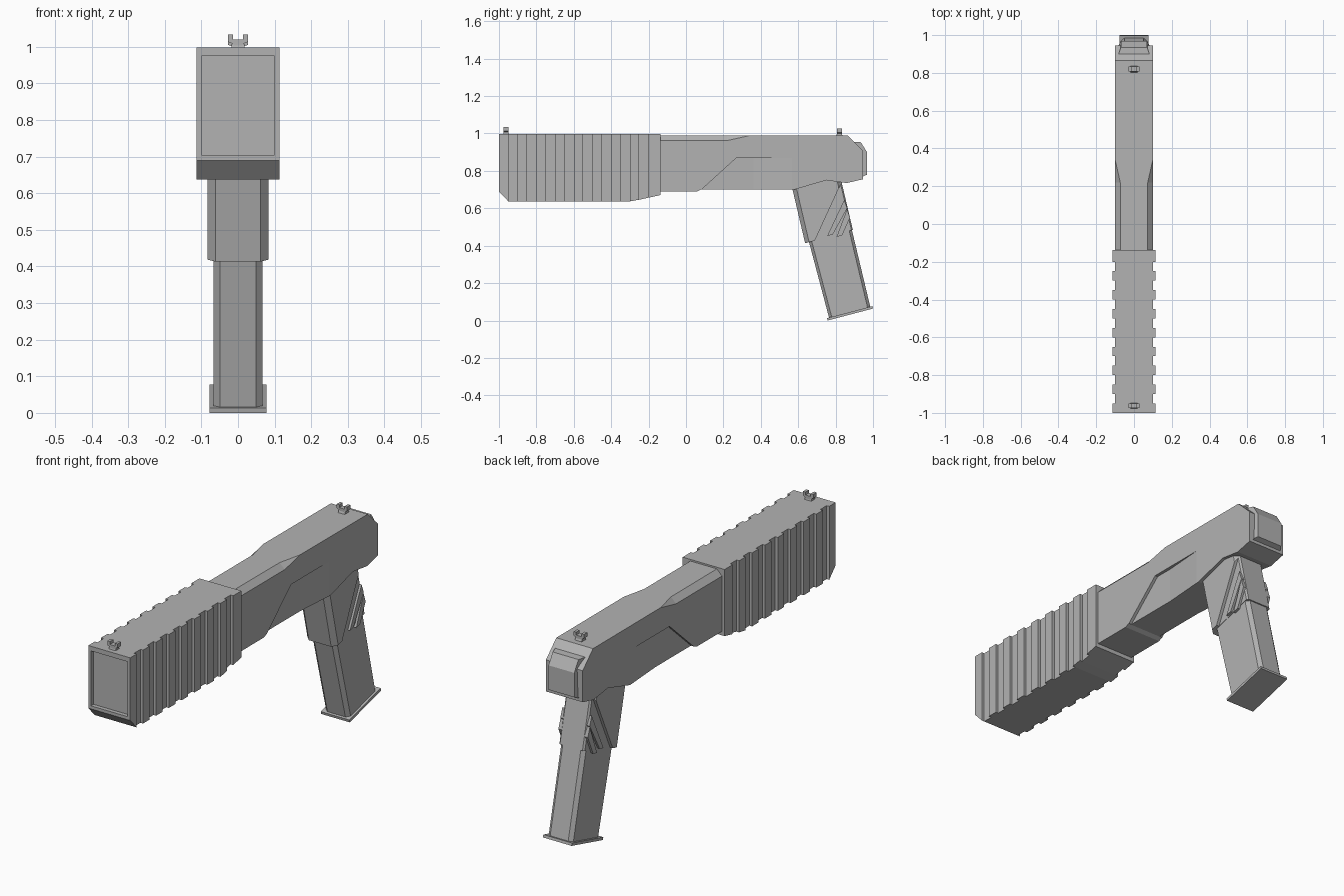
import bpy, bmesh
from mathutils import Vector

cube = bpy.data.objects.get("Cube")
if cube:
    bpy.data.objects.remove(cube, do_unlink=True)

grey = bpy.data.materials.new("matte_grey")
grey.use_nodes = True
colour = (0.45, 0.45, 0.45, 1)
grey.diffuse_color = colour
grey.node_tree.nodes["Principled BSDF"].inputs["Base Color"].default_value = colour


def finish(name, bm):
    bmesh.ops.recalc_face_normals(bm, faces=bm.faces)
    mesh = bpy.data.meshes.new(name)
    bm.to_mesh(mesh)
    bm.free()
    mesh.materials.append(grey)
    ob = bpy.data.objects.new(name, mesh)
    bpy.context.collection.objects.link(ob)
    return ob


def loft(name, rings):
    """Skin matching point rings and cap both ends."""
    bm = bmesh.new()
    vs = [[bm.verts.new(p) for p in ring] for ring in rings]
    n = len(vs[0])
    for a, b in zip(vs, vs[1:]):
        for i in range(n):
            j = (i + 1) % n
            bm.faces.new((a[i], a[j], b[j], b[i]))
    bm.faces.new(vs[0])
    bm.faces.new(vs[-1])
    bmesh.ops.dissolve_limit(bm, angle_limit=0.01, verts=bm.verts, edges=bm.edges)
    return finish(name, bm)


def prism(name, outline, x0, x1):
    """Side outline (y, z) extruded across x."""
    return loft(name, [[(x, y, z) for y, z in outline] for x in (x0, x1)])


def hull(name, points):
    bm = bmesh.new()
    for p in points:
        bm.verts.new(p)
    bmesh.ops.convex_hull(bm, input=bm.verts)
    return finish(name, bm)


def cut(ob, cutter):
    cutter.hide_render = True
    mod = ob.modifiers.new("cut", 'BOOLEAN')
    mod.operation, mod.solver, mod.object = 'DIFFERENCE', 'EXACT', cutter
    with bpy.context.temp_override(object=ob, active_object=ob):
        bpy.ops.object.modifier_apply(modifier=mod.name)
    bpy.data.objects.remove(cutter, do_unlink=True)


def column(name, ends, half, cx, cy):
    """Raked column: each end is a front and back (y, z), corners chamfered."""
    rings = []
    for front, back in ends:
        f, b = Vector((0, *front)), Vector((0, *back))
        step = (b - f).normalized() * cy
        side = [(half - cx, f), (half, f + step), (half, b - step), (half - cx, b)]
        rings.append([(x, p.y, p.z) for x, p in side] +
                     [(-x, p.y, p.z) for x, p in reversed(side)])
    return loft(name, rings)


# Ribbed fore end: alternating wide and narrow sections
def belly(y):
    if y < -0.95:
        return 0.69 - (y + 1) * 1.06
    return 0.637 + max(0, y + 0.29) * 0.22


stations = []
for i in range(9):
    start = -1 + i * 0.1
    end = start + 0.05 if i < 8 else -0.137
    stations += [(start, 0.1), (start, 0.114), (end, 0.114), (end, 0.1)]
stations = stations[1:-1]
fore_end = loft("ribbed_fore_end", [
    [(-w, y, belly(y)), (w, y, belly(y)), (w, y, 0.998), (-w, y, 0.998)]
    for y, w in stations])
cut(fore_end, prism("muzzle_cutter", [(-1.1, 0.705), (-0.98, 0.705),
                                      (-0.98, 0.975), (-1.1, 0.975)], -0.1, 0.1))

# Receiver
receiver = prism("receiver", [
    (-0.14, 0.99), (0.865, 0.988), (0.945, 0.91), (0.945, 0.755), (0.86, 0.735),
    (0.75, 0.75), (0.58, 0.70), (0.08, 0.70), (0.06, 0.69), (-0.14, 0.69)], -0.1, 0.1)
for s in (-1, 1):
    # Tapered chamfer along the top front edges
    cut(receiver, hull("chamfer_cutter", [
        (s * x, y, z) for y, a in ((-0.2, 0.062), (0.22, 0.062), (0.345, 0.09))
        for x, z in ((a, 1.0), (0.11, 0.89 + a), (0.11, 1.0))]))
    # Shallow lower side recess that fades out toward the grip
    cut(receiver, hull("recess_cutter", [
        (s * x, y, z) for x, y, z in (
            (0.085, 0.05, 0.67), (0.085, 0.27, 0.87), (0.085, 0.36, 0.87),
            (0.085, 0.36, 0.67), (0.101, 0.58, 0.87), (0.101, 0.58, 0.67),
            (0.13, 0.05, 0.67), (0.13, 0.27, 0.87), (0.13, 0.58, 0.87), (0.13, 0.58, 0.67))]))

# Rear cap with a sloped top
rear_cap = [(0.89, 0.955, 0.085), (0.935, 0.953, 0.07), (0.968, 0.90, 0.07),
            (0.968, 0.78, 0.07), (0.94, 0.768, 0.085), (0.89, 0.768, 0.085)]
loft("rear_cap", [[(s * w, y, z) for y, z, w in rear_cap] for s in (-1, 1)])

# Grip shell, with recessed side triangles and raised diagonal bars
shell = column("grip_shell", [((0.565, 0.72), (0.825, 0.77)),
                              ((0.637, 0.413), (0.892, 0.485))], 0.084, 0.023, 0.022)
for s in (-1, 1):
    cut(shell, prism("shell_cutter", [(0.69, 0.40), (0.69, 0.43), (0.83, 0.735),
                                      (0.95, 0.735), (0.95, 0.40)], s * 0.069, s * 0.12))
    for i, (dy, dz) in enumerate(((0, 0), (0.05, -0.005))):
        prism(f"grip_bar_{i}_{'left' if s > 0 else 'right'}", [
            (0.755 + dy, 0.452 + dz), (0.785 + dy, 0.46 + dz),
            (0.862 + dy * 0.3, 0.60 - dy), (0.846 + dy * 0.3, 0.645 - dy)],
            s * 0.06, s * 0.08)

# Magazine and its base plate
column("magazine", [((0.61, 0.60), (0.845, 0.66)), ((0.765, 0.014), (0.985, 0.074))],
       0.067, 0.018, 0.015)
prism("magazine_base", [(0.757, 0.0), (1.0, 0.064), (0.997, 0.077), (0.754, 0.013)],
      -0.078, 0.078)

# Notched sights, front and rear
notch = [(-0.012, 0.99), (-0.012, 1.007), (-0.028, 1.014), (-0.028, 1.034),
         (-0.014, 1.034), (-0.014, 1.02)]
notch += [(-x, z) for x, z in reversed(notch)]
for name, y, drop in (("front_sight", -0.962, 0), ("rear_sight", 0.82, 0.008)):
    loft(name, [[(x, y + d, z - drop) for x, z in notch] for d in (-0.013, 0.013)])
    prism(name + "_base", [(y - 0.018, 0.985), (y + 0.018, 0.985),
                           (y + 0.012, 1.008 - drop), (y - 0.012, 1.008 - drop)], -0.018, 0.018)
